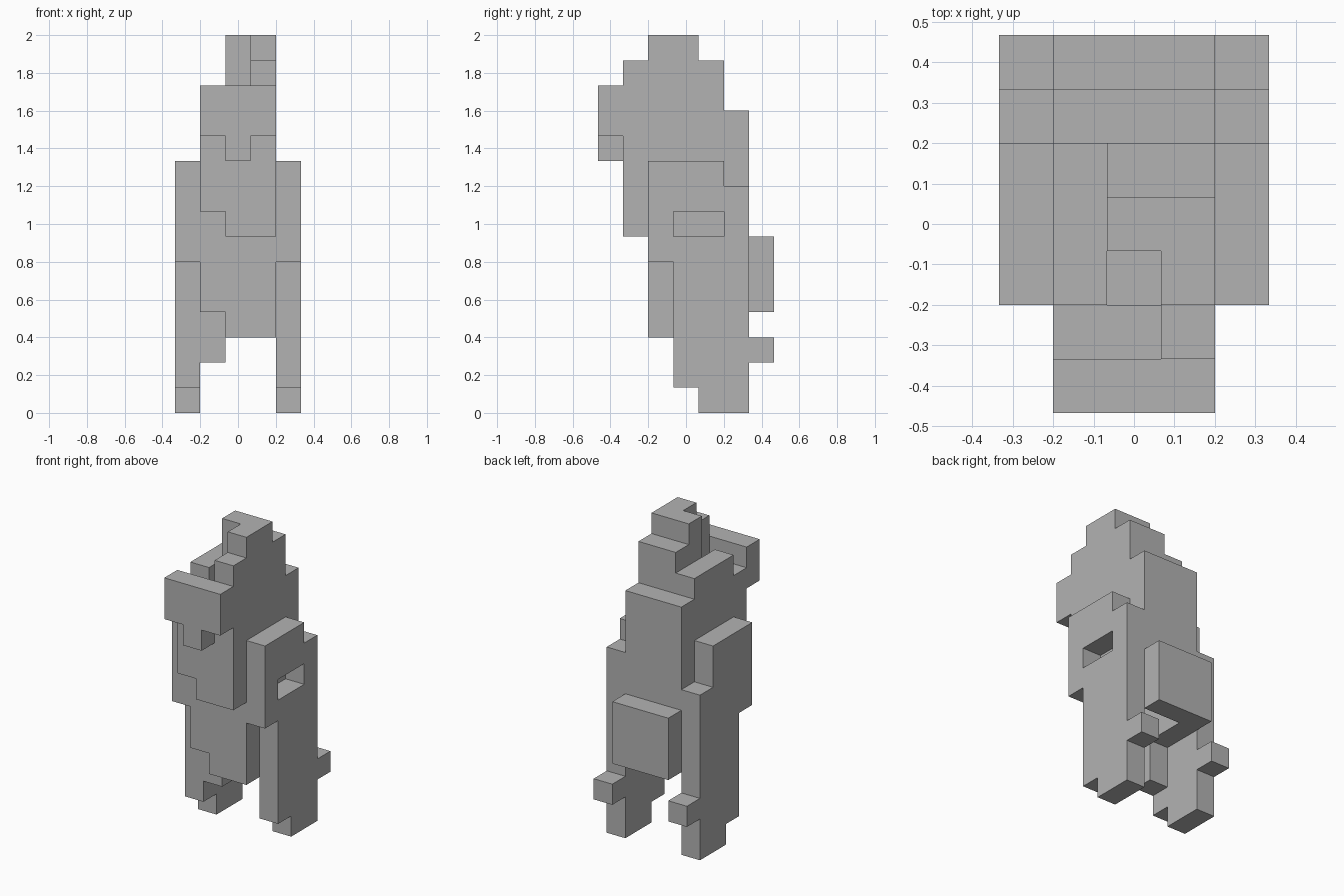
import bpy
import bmesh
from itertools import product
from mathutils import Vector

cube = bpy.data.objects.get("Cube")
if cube:
    bpy.data.objects.remove(cube, do_unlink=True)

UNIT = 2 / 15
ORIGIN = Vector((-2.5, -3.5, 0))

grey = bpy.data.materials.new("plain grey")
grey.use_nodes = True
colour = (0.45, 0.45, 0.45, 1)
grey.diffuse_color = colour
grey.node_tree.nodes["Principled BSDF"].inputs["Base Color"].default_value = colour


def block(x, y, z):
    """Cells of a block; each argument is one index or an inclusive pair."""
    spans = [(a, a) if isinstance(a, int) else a for a in (x, y, z)]
    return set(product(*(range(a, b + 1) for a, b in spans)))


def leg(x):
    # Shin, foot and heel spur
    return block(x, (3, 5), (1, 5)) | block(x, (4, 5), 0) | block(x, 6, 2)


parts = {}

# Face plate with a small beak below its middle
parts["face_plate"] = block((1, 3), 0, (11, 12)) | block(2, 0, 10)

# Stepped head and crest, with a pit behind the face plate
head = block((1, 3), (1, 5), 11) | block((1, 3), (2, 4), 12)
head |= block(3, 1, (12, 13)) | block((2, 3), (3, 4), 13)
head |= block(3, 2, (13, 14)) | block((2, 3), 3, 14)
parts["head"] = head - block(2, 2, (11, 12))

# Torso with uneven front skirt and a hollow underside
torso = block((1, 3), (2, 5), (4, 10)) | block((1, 3), 1, (8, 10))
torso |= block((2, 3), 1, 7) | block((2, 3), 2, 3) | block(1, 3, (2, 3))
parts["torso"] = torso - block((2, 3), (3, 5), (4, 5))

# Pack on the lower back
parts["back_pack"] = block((1, 3), 6, (4, 6))

# Arms, the left one with a slot in its outer side
parts["left_arm"] = (block(4, (2, 4), (6, 9)) | block(4, 5, (6, 8))) - block(4, (3, 4), 7)
parts["right_arm"] = block(0, (2, 4), (6, 9)) | block(0, 5, (6, 7))

# Legs
parts["left_leg"] = leg(4)
parts["right_leg"] = leg(0)

filled = set().union(*parts.values())


def build(name, cells):
    """Skin the cells, leaving out faces buried against other cells."""
    bm = bmesh.new()
    for cell in sorted(cells):
        centre = Vector(cell) + Vector((0.5, 0.5, 0.5)) + ORIGIN
        for axis, sign in product(range(3), (-1, 1)):
            normal = Vector((0, 0, 0))
            normal[axis] = sign
            if tuple(int(c + n) for c, n in zip(cell, normal)) in filled:
                continue
            u = Vector((0, 0, 0))
            u[(axis + 1) % 3] = 0.5
            v = normal.cross(u)
            mid = centre + normal / 2
            corners = (mid - u - v, mid + u - v, mid + u + v, mid - u + v)
            bm.faces.new([bm.verts.new(p * UNIT) for p in corners])
    bmesh.ops.remove_doubles(bm, verts=bm.verts, dist=0.001)
    bmesh.ops.dissolve_limit(bm, angle_limit=0.01, verts=bm.verts, edges=bm.edges)
    mesh = bpy.data.meshes.new(name)
    bm.to_mesh(mesh)
    bm.free()
    mesh.materials.append(grey)
    bpy.context.collection.objects.link(bpy.data.objects.new(name, mesh))


for part_name, part_cells in parts.items():
    build(part_name, part_cells)
